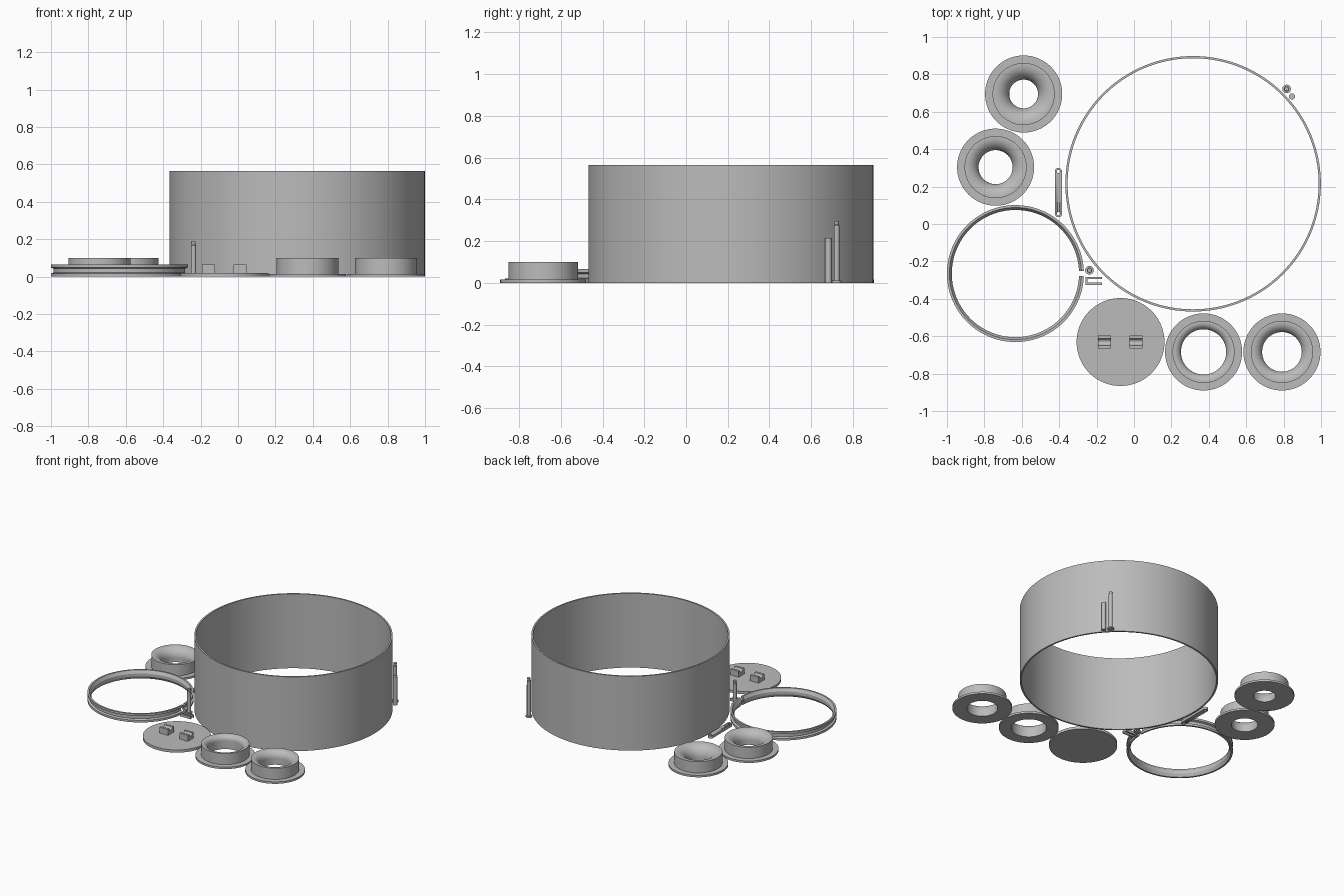
import bpy, bmesh, math

if "Cube" in bpy.data.objects:
    bpy.data.objects.remove(bpy.data.objects["Cube"])

grey = bpy.data.materials.new("plain grey")
grey.diffuse_color = (0.5, 0.5, 0.5, 1)
grey.use_nodes = True
grey.node_tree.nodes["Principled BSDF"].inputs["Base Color"].default_value = grey.diffuse_color


def finish(name, bm, loc, smooth=True):
    """Turn a bmesh into a named, shaded object."""
    bmesh.ops.remove_doubles(bm, verts=bm.verts, dist=1e-6)
    bmesh.ops.recalc_face_normals(bm, faces=bm.faces)
    me = bpy.data.meshes.new(name)
    bm.to_mesh(me)
    bm.free()
    me.materials.append(grey)
    ob = bpy.data.objects.new(name, me)
    bpy.context.collection.objects.link(ob)
    ob.location = loc
    if smooth:
        bpy.ops.object.select_all(action='DESELECT')
        ob.select_set(True)
        bpy.context.view_layer.objects.active = ob
        bpy.ops.object.shade_smooth_by_angle(angle=math.radians(30))
    return ob


def lathe(name, profile, loc, steps=96, gap=0.0, closed=True):
    """Revolve an (r, z) profile; gap leaves an opening (radians) facing +x."""
    bm = bmesh.new()
    n = steps + 1 if gap else steps
    rings = []
    for i in range(n):
        a = gap / 2 + (2 * math.pi - gap) * i / steps
        rings.append([bm.verts.new((r * math.cos(a), r * math.sin(a), z)) for r, z in profile])
    m = len(profile)
    for i in range(steps):
        p, q = rings[i], rings[(i + 1) % n]
        for j in range(m if closed else m - 1):
            k = (j + 1) % m
            bm.faces.new((p[j], q[j], q[k], p[k]))
    if gap:
        bm.faces.new(rings[0])
        bm.faces.new(rings[-1])
    if not closed:      # solid part: cap bottom and top
        bm.faces.new([r[0] for r in rings])
        bm.faces.new([r[-1] for r in rings])
    return finish(name, bm, loc)


def extrude(name, outline, axis_map, depth, loc, smooth=False):
    """Prism from a 2D outline; axis_map places (u, v, w) in space."""
    bm = bmesh.new()
    low = [bm.verts.new(axis_map(u, v, 0)) for u, v in outline]
    top = [bm.verts.new(axis_map(u, v, depth)) for u, v in outline]
    bm.faces.new(low)
    bm.faces.new(top)
    for i in range(len(low)):
        j = (i + 1) % len(low)
        bm.faces.new((low[i], low[j], top[j], top[i]))
    return finish(name, bm, loc, smooth)


# Large open drum wall
lathe("drum_wall", [(0.671, 0), (0.683, 0), (0.683, 0.565), (0.671, 0.565)],
      (0.316, 0.215, 0), 160)

# Flanged bushings with bell-shaped mouths
for i, (x, y, hole) in enumerate([(-0.59, 0.695, 0.077), (-0.74, 0.304, 0.091),
                                  (0.372, -0.684, 0.121), (0.791, -0.684, 0.106)]):
    prof = [(hole, 0), (0.206, 0), (0.206, 0.015), (0.166, 0.015), (0.166, 0.1)]
    d = 0.158 - hole
    for k in range(13):
        t = math.pi / 2 * k / 12
        prof.append((0.158 - d * math.sin(t), 0.1 - d * (1 - math.cos(t))))
    lathe(f"flanged_bushing_{i + 1}", prof, (x, y, 0))

# Split clamp band with channel section
band = [(0.366, 0), (0.366, 0.016), (0.352, 0.022), (0.352, 0.043), (0.366, 0.049),
        (0.366, 0.065), (0.353, 0.065), (0.340, 0.043), (0.340, 0.022), (0.353, 0)]
lathe("clamp_band", band, (-0.634, -0.265, 0), 128, gap=0.08)

# Cover disc with two grooved lugs
lathe("cover_disc", [(0.235, 0), (0.235, 0.02)], (-0.072, -0.631, 0), 96, closed=False)
lug = [(-0.035, 0), (0.035, 0), (0.035, 0.045), (0.018, 0.045)]
lug += [(0.018 * math.cos(a), 0.045 - 0.018 * math.sin(a))
        for a in (math.pi * k / 10 for k in range(1, 10))]
lug += [(-0.018, 0.045), (-0.035, 0.045)]
for side, x in (("left", -0.158), ("right", 0.01)):
    extrude(f"{side}_lug", lug, lambda u, v, w: (w - 0.035, u, v), 0.07, (x, -0.631, 0.02))


# Stepped pins with a foot collar and a necked tip
def pin(name, x, y, h):
    prof = [(0.023, 0), (0.023, 0.01), (0.014, 0.01), (0.014, h - 0.02),
            (0.010, h - 0.017), (0.010, h - 0.012), (0.012, h - 0.008), (0.012, h)]
    lathe(name, prof, (x, y, 0), 32, closed=False)


pin("short_pin", -0.238, -0.247, 0.187)
pin("long_pin", 0.816, 0.722, 0.295)
lathe("plain_rod", [(0.0165, 0), (0.0165, 0.215)], (0.845, 0.682, 0), 32, closed=False)

# Small fork bracket
fork = [(-0.045, -0.021), (0.045, -0.021), (0.045, -0.009), (-0.033, -0.009),
        (-0.033, 0.009), (0.045, 0.009), (0.045, 0.021), (-0.045, 0.021)]
extrude("fork_bracket", fork, lambda u, v, w: (u, v, w), 0.02, (-0.215, -0.304, 0))

# Link bar with rounded ends and a hole at each end
bar = []
for s in (1, -1):
    for k in range(13):
        a = math.pi * k / 12 + (0 if s > 0 else math.pi)
        bar.append((0.019 * math.cos(a), 0.113 * s + 0.019 * math.sin(a)))
link = extrude("link_bar", bar, lambda u, v, w: (u, v, w), 0.02, (-0.404, 0.168, 0), True)
for s in (1, -1):
    drill = lathe("hole_cutter", [(0.009, -0.01), (0.009, 0.05)],
                  (-0.404, 0.168 + 0.113 * s, 0), 24, closed=False)
    drill.hide_render = True
    drill.hide_viewport = True
    mod = link.modifiers.new("hole", 'BOOLEAN')
    mod.operation = 'DIFFERENCE'
    mod.object = drill
